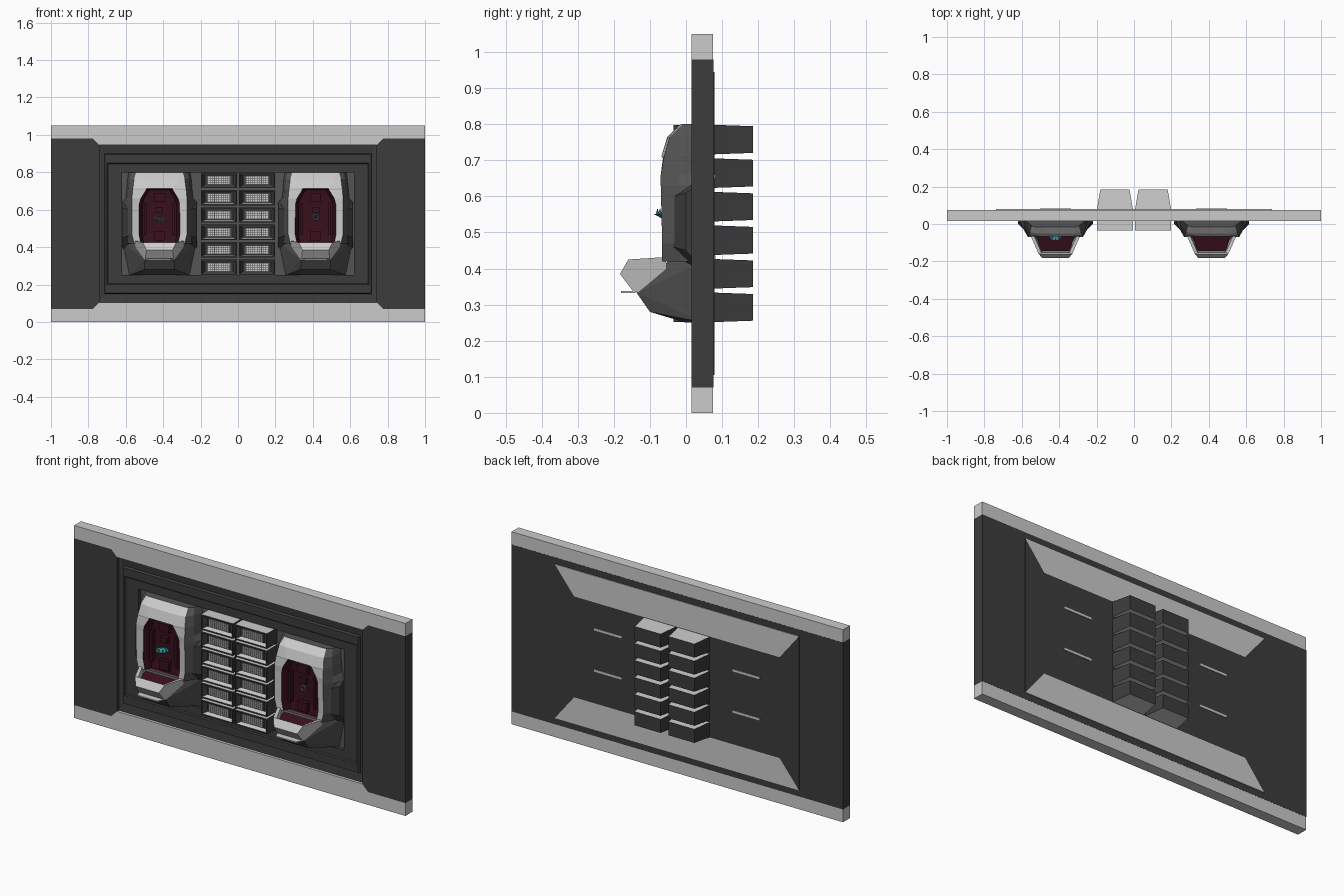
import bpy, bmesh, math
from mathutils import Vector, Matrix

if "Cube" in bpy.data.objects:
    bpy.data.objects.remove(bpy.data.objects["Cube"])


def mat(name, r, g, b):
    m = bpy.data.materials.new(name)
    m.diffuse_color = (r, g, b, 1)
    m.use_nodes = True
    m.node_tree.nodes["Principled BSDF"].inputs["Base Color"].default_value = m.diffuse_color
    return m


LIGHT = mat("light_grey", .8, .8, .8)
DARK = mat("charcoal", .045, .045, .045)
MID = mat("mid_grey", .09, .09, .09)
RED = mat("dark_red", .04, .005, .012)
TEAL = mat("teal", .06, .4, .45)


def finish(name, bm, mats, pick=None):
    bmesh.ops.recalc_face_normals(bm, faces=bm.faces[:])
    bm.normal_update()
    if pick:
        for f in bm.faces:
            f.material_index = pick(f)
    me = bpy.data.meshes.new(name)
    bm.to_mesh(me)
    bm.free()
    for m in mats:
        me.materials.append(m)
    ob = bpy.data.objects.new(name, me)
    bpy.context.collection.objects.link(ob)
    return ob


def prism(name, pts, y0, y1, m):
    """Extrude an x-z outline along y."""
    bm = bmesh.new()
    f = bm.faces.new([bm.verts.new((x, y0, z)) for x, z in pts])
    ext = bmesh.ops.extrude_face_region(bm, geom=[f])["geom"]
    bmesh.ops.translate(bm, vec=(0, y1 - y0, 0),
                        verts=[v for v in ext if isinstance(v, bmesh.types.BMVert)])
    return finish(name, bm, [m])


def skin(bm, rows, closed):
    """Quads between successive point rows, capped at both ends."""
    vs = [[bm.verts.new(p) for p in r] for r in rows]
    n = len(vs[0])
    grid = []
    for a, b in zip(vs, vs[1:]):
        grid.append([bm.faces.new((a[i], a[(i + 1) % n], b[(i + 1) % n], b[i]))
                     for i in range(n if closed else n - 1)])
    bm.faces.new(vs[0])
    bm.faces.new(vs[-1])
    return grid


def rect_loft(name, rings, mats, pick=None):
    """Rings are (centre x, half width, z0, z1, y)."""
    bm = bmesh.new()
    skin(bm, [[(c - w, y, a), (c + w, y, a), (c + w, y, b), (c - w, y, b)]
              for c, w, a, b, y in rings], True)
    return finish(name, bm, mats, pick)


def hull(name, pts, m, cx, mirror=True):
    bm = bmesh.new()
    for x, y, z in pts:
        for s in ((1, -1) if mirror else (1,)):
            bm.verts.new((cx + s * x, y, z))
    bmesh.ops.convex_hull(bm, input=bm.verts[:])
    bmesh.ops.delete(bm, geom=[v for v in bm.verts if not v.link_faces], context='VERTS')
    bmesh.ops.dissolve_limit(bm, angle_limit=.02, verts=bm.verts[:], edges=bm.edges[:])
    return finish(name, bm, [m])


def add_box(bm, c, s):
    bmesh.ops.create_cube(bm, size=1, matrix=Matrix.Translation(c) @ Matrix.Diagonal((*s, 1)))


# Outer wall: light beams above and below, dark side panels with clipped corners
FRONT, BACK = .015, .075
beam = [(-1, .98), (-.775, .98), (-.74, .945), (.74, .945), (.775, .98), (1, .98), (1, 1.05), (-1, 1.05)]
prism("top_beam", beam, FRONT, BACK, LIGHT)
prism("bottom_beam", [(x, 1.05 - z) for x, z in beam], FRONT, BACK, LIGHT)
for s in (-1, 1):
    prism("side_panel", [(s * x, z) for x, z in ((1, .07), (.775, .07), (.74, .105), (.74, .945), (.775, .98), (1, .98))],
          FRONT, BACK, DARK)

# Stepped frame and the pocket that holds the pods
rect_loft("stepped_frame", [
    (0, .74, .105, .945, .074), (0, .74, .105, .945, .03), (0, .715, .15, .9, .035),
    (0, .71, .155, .895, .022), (0, .70, .2, .85, .022), (0, .695, .205, .845, .028),
    (0, .62, .25, .8, .028), (0, .62, .25, .8, .05)], [DARK, MID],
    lambda f: int(all(abs(v.co.y - .05) < 1e-4 for v in f.verts)))

# Back: dark plate, centre panel and four flat trapezoid facings
prism("back_plate", [(-1, .07), (1, .07), (1, .98), (-1, .98)], .07, .0757, DARK)
prism("back_centre", [(-.62, .25), (.62, .25), (.62, .8), (-.62, .8)], .0757, .079, DARK)
outer = [(-.737, .105), (.737, .105), (.737, .945), (-.737, .945)]
inner = [(-.62, .25), (.62, .25), (.62, .8), (-.62, .8)]
for i in range(4):
    j = (i + 1) % 4
    prism("back_facing", [outer[i], outer[j], inner[j], inner[i]], .0757, .079, LIGHT if i % 2 == 0 else DARK)

# Two columns of six drawers running through the wall, each with a tiled grille
grille, grille_back = bmesh.new(), bmesh.new()
for cx in (-.102, .102):
    for i in range(6):
        z = .2925 + i * .093
        rings = [(.078, .037, .185), (.097, .041, .075), (.097, .041, -.035),
                 (.09, .034, -.035), (.074, .027, -.012)]
        rect_loft("drawer", [(cx, w, z - h, z + h, y) for w, h, y in rings], [DARK, LIGHT],
                  lambda f: int(abs(f.normal.z) > .5))
        add_box(grille_back, (cx, -.015, z), (.13, .008, .046))
        for a in range(10):
            for b in range(4):
                add_box(grille, (cx + (a - 4.5) * .0118, -.02, z + (b - 1.5) * .0105), (.009, .006, .008))
finish("grille_backing", grille_back, [MID])
finish("grille_tiles", grille, [LIGHT])

# Pod sections from top to bottom:
# z, base w, shoulder w, y, rim w, y, inner rim w, y, floor w, y
SHELL = [
    (.80, .165, .150, .010, .125, -.010, .110, -.015, .060, -.015),
    (.765, .170, .158, -.010, .135, -.045, .100, -.050, .050, -.052),
    (.712, .175, .165, -.015, .142, -.060, .070, -.068, .055, -.068),
    (.705, .175, .165, -.015, .143, -.062, .072, -.064, .055, -.025),
    (.66, .180, .167, -.018, .147, -.070, .100, -.065, .080, -.020),
    (.63, .200, .175, -.020, .147, -.070, .108, -.062, .090, -.018),
    (.47, .200, .175, -.020, .147, -.066, .110, -.060, .090, -.018),
    (.42, .195, .165, -.015, .135, -.066, .100, -.060, .085, -.025)]


def pod(cx):
    bm = bmesh.new()
    rows = []
    for z, wb, ws, ys, wr, yr, wi, yi, wf, yf in SHELL:
        half = [(wb, .05), (ws, ys), (wr, yr), (wi, yi), (wf, yf)]
        rows.append([(cx - x, y, z) for x, y in half] + [(cx + x, y, z) for x, y in half[::-1]])
    for r, strip in enumerate(skin(bm, rows, False)):
        for c, f in enumerate(strip):
            d = min(c, 8 - c)
            f.material_index = 0 if d < 2 else (1 if d == 2 or r < 2 else 2)
    finish("pod_shell", bm, [MID, LIGHT, RED])
    # Keel under the pod and side wings
    hull("pod_keel", [(.195, .05, .42), (.16, .05, .25), (.13, -.05, .42), (.085, 0, .25),
                      (.105, -.06, .335), (.078, -.137, .333), (.08, -.1, .28)], MID, cx)
    for s in (-1, 1):
        hull("pod_wing", [(s * x, y, z) for x, y, z in
                          ((.2, .05, .64), (.2, .05, .4), (.2, 0, .61), (.2, 0, .45),
                           (.165, -.035, .6), (.165, -.035, .46), (.16, .05, .68), (.16, .05, .36))],
             DARK, cx, False)
        # Sides of the projecting tray
        hull("tray_side", [(s * x, y, z) for x, y, z in
                           ((.136, -.055, .432), (.09, -.16, .425), (.112, -.055, .335), (.076, -.145, .335),
                            (.118, -.055, .432), (.074, -.155, .42), (.1, -.055, .335), (.066, -.14, .335))],
             LIGHT, cx, False)
    # Front lip, thin foot plate and tray floor
    hull("tray_lip", [(.09, -.16, .425), (.07, -.183, .385), (.076, -.145, .335),
                      (.074, -.153, .42), (.066, -.138, .335)], LIGHT, cx)
    hull("foot_plate", [(.06, -.18, .338), (.078, -.14, .338), (.06, -.18, .332), (.078, -.14, .332)], LIGHT, cx)
    hull("tray_floor", [(.11, -.02, .424), (.078, -.145, .39), (.1, -.02, .345), (.068, -.135, .345)], RED, cx)
    # Padding inside the cavity
    pads = bmesh.new()
    for z, w, h in ((.665, .06, .045), (.6, .04, .03), (.46, .06, .05)):
        add_box(pads, (cx, -.025, z), (w, .03, h))
    for s in (-1, 1):
        add_box(pads, (cx + s * .075, -.03, .55), (.014, .03, .17))
    finish("pod_padding", pads, [RED])
    # Thin bars on the back
    for z in (.43, .655):
        b = bmesh.new()
        add_box(b, (cx, .079, z), (.165, .006, .012))
        finish("back_bar", b, [LIGHT])


for cx in (-.42, .415):
    pod(cx)

# Teal projection in the left pod: saucer with a ring of small spikes
bm = bmesh.new()
bmesh.ops.create_cone(bm, cap_ends=True, segments=12, radius1=.012, radius2=.034, depth=.012,
                      matrix=Matrix.Translation((-.42, -.055, .545)))
for i in range(8):
    a = i * math.tau / 8
    bmesh.ops.create_cone(bm, cap_ends=True, segments=4, radius1=.006, radius2=0, depth=.02,
                          matrix=Matrix.Translation((-.42 + .024 * math.cos(a), -.055 + .024 * math.sin(a), .558)))
finish("teal_projection", bm, [TEAL])

# Small round emitter in the right pod
bpy.ops.mesh.primitive_torus_add(major_segments=16, minor_segments=6, major_radius=.014, minor_radius=.004,
                                 location=(.415, -.03, .56), rotation=(math.pi / 2, 0, 0))
bpy.context.object.name = "round_emitter"
bpy.context.object.data.materials.append(TEAL)
